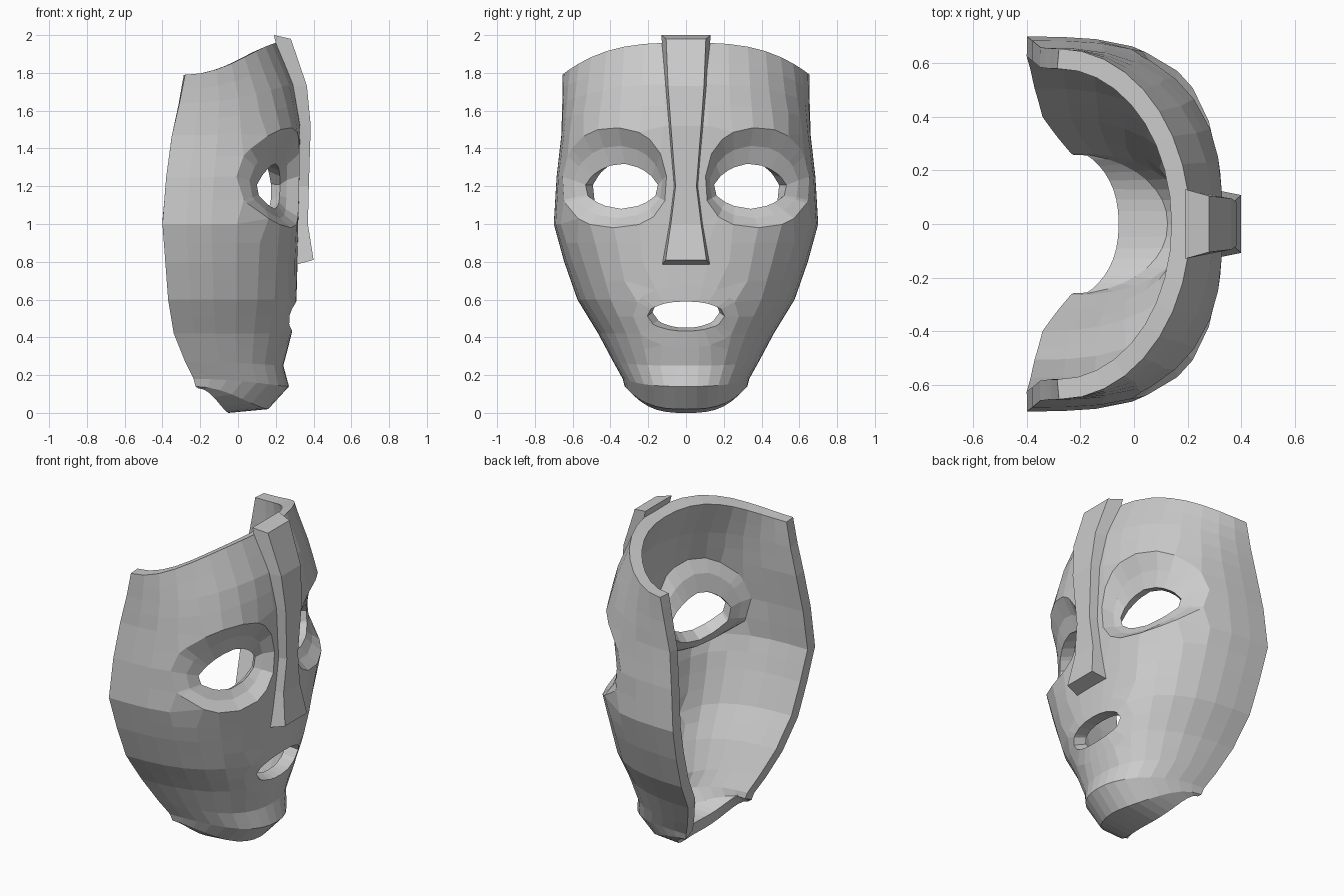
import bpy, bmesh
from math import sin, cos, atan2, pi

if "Cube" in bpy.data.objects:
    bpy.data.objects.remove(bpy.data.objects["Cube"])

# Shell sections, top to chin: z centre, z edge, half width, x edge, x front, roundness
ROWS = [(1.96, 1.79, .655, -.28, .21, 2.0), (1.74, 1.64, .655, -.31, .295, 2.3),
        (1.52, 1.47, .66, -.35, .33, 2.8), (1.25, 1.25, .685, -.38, .325, 3.1),
        (1.0, 1.0, .70, -.40, .32, 3.1), (.8, .8, .645, -.385, .315, 2.8),
        (.6, .6, .575, -.37, .31, 2.6), (.42, .42, .465, -.34, .285, 2.4),
        (.25, .27, .385, -.28, .24, 2.4), (.14, .18, .335, -.235, .27, 2.2),
        (.02, .14, .325, -.225, .16, 2.0), (.0, .13, .31, -.21, -.05, 2.0)]
COLS = 9


def row(v):
    i = min(int(v), len(ROWS) - 2)
    return [a + (b - a) * (v - i) for a, b in zip(ROWS[i], ROWS[i + 1])]


def polar(t, n):
    c, s = cos(t), sin(t)
    r = (abs(c) ** n + abs(s) ** n) ** (-1 / n)
    return c * r, s * r


def surface(y, z):
    """Depth of the outer shell at a point of the face."""
    lo, hi = 0, len(ROWS) - 1
    for _ in range(30):
        mid = (lo + hi) / 2
        zc, ze, w, xe, xf, n = row(mid)
        s = min(abs(y) / w, 1)
        if zc + (ze - zc) * s ** 3 > z:
            lo = mid
        else:
            hi = mid
    return xe + (xf - xe) * (1 - s ** n) ** (1 / n)


def angle(co, r):
    dz = co.z - r[1]
    return atan2(dz / (r[3] if dz > 0 else r[4]), (co.y - r[0]) / r[2])


def inside(co, r):
    dz = co.z - r[1]
    return (abs(co.y - r[0]) / r[2]) ** r[5] + (abs(dz) / (r[3] if dz > 0 else r[4])) ** r[5] < 1


def place(vert, t, r):
    """Move a vertex onto ring r = (y, z, half width, up, down, roundness, recess)."""
    c, s = polar(t, r[5])
    y, z = r[0] + c * r[2], r[1] + s * (r[3] if s > 0 else r[4])
    vert.co = (surface(y, z) - r[6], y, z)


def opening(bm, rings):
    """Cut an opening whose rim steps inward through the given rings."""
    rim = rings[0]
    doomed = {f for f in bm.faces
              if f.calc_center_median().x > -.1 and inside(f.calc_center_median(), rim)}
    loop = list({e for f in doomed for e in f.edges
                 if sum(g in doomed for g in e.link_faces) == 1})
    bmesh.ops.delete(bm, geom=list(doomed), context='FACES')
    for v in {v for e in loop for v in e.verts}:
        place(v, angle(v.co, rim), rim)
    for prev, ring in zip(rings, rings[1:]):
        geom = bmesh.ops.extrude_edge_only(bm, edges=loop)['geom']
        loop = [g for g in geom if isinstance(g, bmesh.types.BMEdge)]
        for v in [g for g in geom if isinstance(g, bmesh.types.BMVert)]:
            place(v, angle(v.co, prev), ring)


def finish(bm, name):
    me = bpy.data.meshes.new(name)
    bm.to_mesh(me)
    bm.free()
    ob = bpy.data.objects.new(name, me)
    bpy.context.collection.objects.link(ob)
    return ob


# Curved face shell
bm = bmesh.new()
grid = []
for v in [i / 2 for i in range(17)] + [9, 10, 11]:
    zc, ze, w, xe, xf, n = row(v)
    line = []
    for j in range(-COLS, COLS + 1):
        f, s = polar(j / COLS * pi / 2, n)
        line.append(bm.verts.new((xe + (xf - xe) * f, w * s, zc + (ze - zc) * abs(s) ** 3)))
    grid.append(line)
for a, b in zip(grid, grid[1:]):
    for j in range(2 * COLS):
        bm.faces.new((a[j], b[j], b[j + 1], a[j + 1]))

# Recessed eye sockets and mouth
for m in (-1, 1):
    opening(bm, [(m * .378, 1.2, .277, .31, .22, 2.3, 0),
                 (m * .36, 1.195, .238, .22, .165, 2.0, .065),
                 (m * .34, 1.185, .197, .135, .105, 1.7, .10)])
opening(bm, [(0, .515, .28, .16, .17, 2.2, 0), (0, .515, .205, .075, .082, 2.1, 0)])

bmesh.ops.recalc_face_normals(bm, faces=bm.faces[:])
if sum(f.normal.x * f.calc_area() for f in bm.faces) < 0:
    bmesh.ops.reverse_faces(bm, faces=bm.faces[:])
shell = finish(bm, "face_shell")
mod = shell.modifiers.new("thickness", 'SOLIDIFY')
mod.thickness = .075
mod.offset = -1

# Nose bar: front x, front z, front half width, back x, back z, back half width
NOSE = [(.28, 1.98, .105, .19, 2.0, .13), (.365, 1.73, .095, .25, 1.73, .115),
        (.385, 1.52, .08, .28, 1.52, .098), (.375, 1.2, .055, .27, 1.2, .07),
        (.37, 1.0, .08, .27, 1.0, .095), (.40, .81, .108, .29, .78, .13)]
bm = bmesh.new()
secs = [[bm.verts.new(p) for p in ((a, -h, z), (a, h, z), (b, k, q), (b, -k, q))]
        for a, z, h, b, q, k in NOSE]
for p, q in zip(secs, secs[1:]):
    for i in range(4):
        bm.faces.new((p[i], q[i], q[(i + 1) % 4], p[(i + 1) % 4]))
bm.faces.new(secs[0])
bm.faces.new(secs[-1][::-1])
bmesh.ops.recalc_face_normals(bm, faces=bm.faces[:])
finish(bm, "nose_bar")
